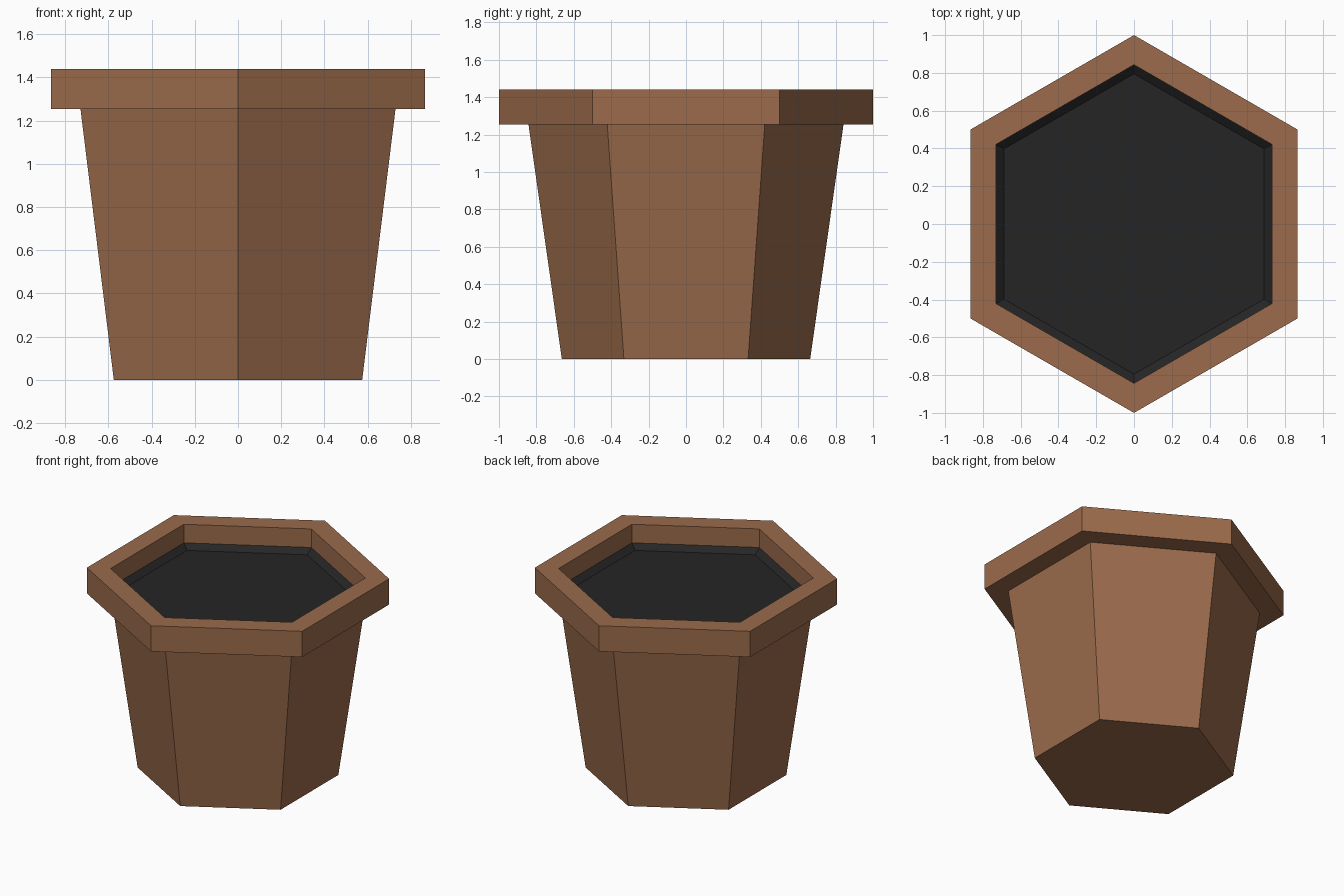
import bpy, bmesh, math

if "Cube" in bpy.data.objects:
    bpy.data.objects.remove(bpy.data.objects["Cube"])


def material(name, rgb):
    m = bpy.data.materials.new(name)
    m.diffuse_color = (*rgb, 1.0)
    m.use_nodes = True
    m.node_tree.nodes["Principled BSDF"].inputs["Base Color"].default_value = m.diffuse_color
    return m


def hex_loft(name, profile, mat, cap_start=False, cap_end=False):
    """Sweep a (radius, z) profile around a hexagon with corners on +y and -y."""
    bm = bmesh.new()
    rings = []
    for r, z in profile:
        angles = [math.radians(90 + 60 * i) for i in range(6)]
        rings.append([bm.verts.new((r * math.cos(a), r * math.sin(a), z)) for a in angles])
    for lo, hi in zip(rings, rings[1:]):
        for i in range(6):
            j = (i + 1) % 6
            bm.faces.new((lo[i], lo[j], hi[j], hi[i]))
    if cap_start:
        bm.faces.new(rings[0][::-1])
    if cap_end:
        bm.faces.new(rings[-1])
    mesh = bpy.data.meshes.new(name)
    bm.to_mesh(mesh)
    bm.free()
    mesh.materials.append(mat)
    ob = bpy.data.objects.new(name, mesh)
    bpy.context.collection.objects.link(ob)
    return ob


clay = material("terracotta_brown", (0.328, 0.147, 0.072))
dark = material("dark_soil", (0.0185, 0.0185, 0.0185))

# Pot: base, tapered wall, overhanging rim and inner rim wall
hex_loft("pot", [(0.664, 0), (0.842, 1.253), (1.0, 1.253), (1.0, 1.44),
                 (0.843, 1.44), (0.843, 1.305)], clay, cap_start=True)

# Soil: shallow dark dish inside the rim
hex_loft("soil", [(0.843, 1.305), (0.795, 1.27)], dark, cap_end=True)
